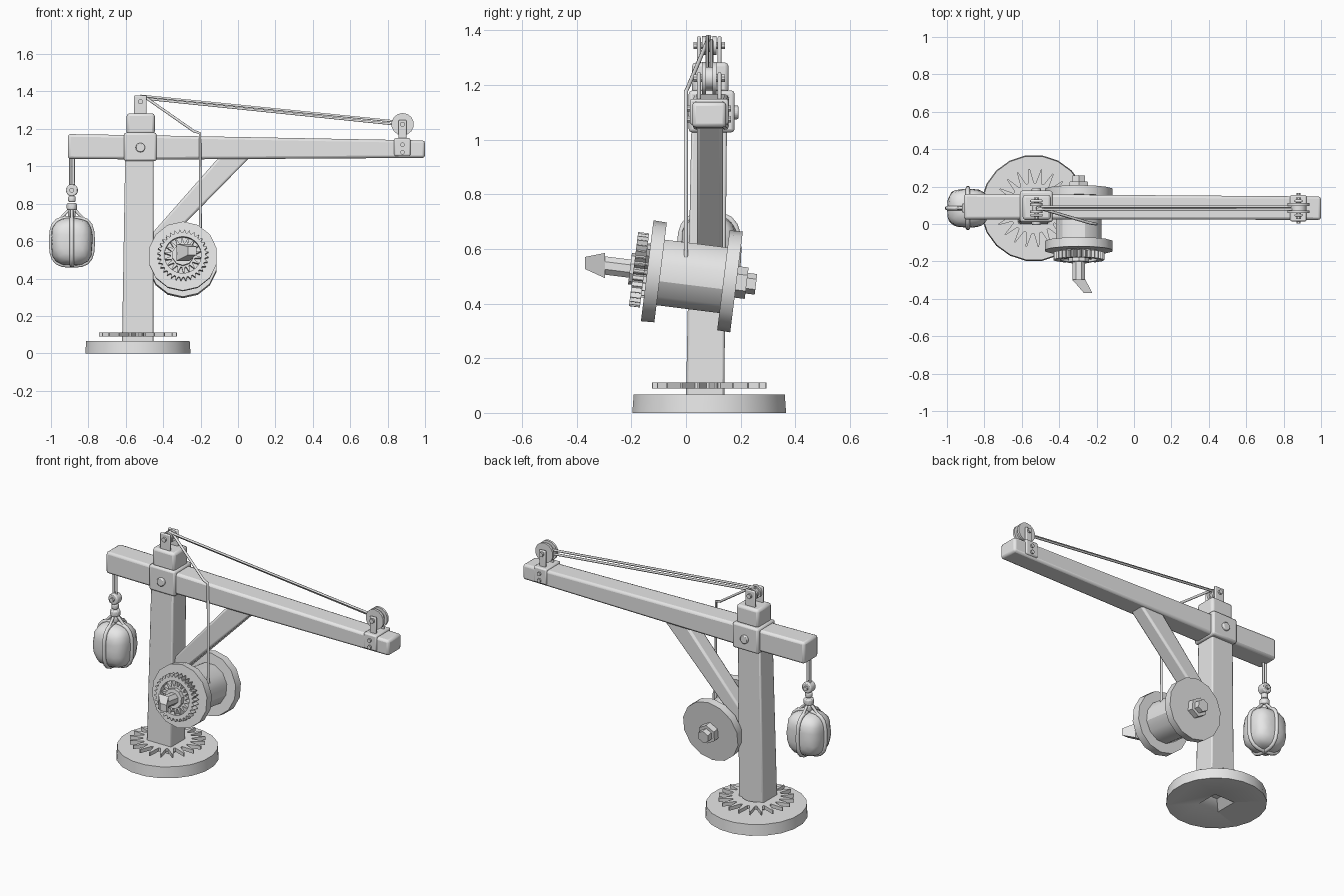
import bpy, bmesh, math, random
from mathutils import Vector, Matrix

if "Cube" in bpy.data.objects:
    bpy.data.objects.remove(bpy.data.objects["Cube"])

random.seed(4)
grey = bpy.data.materials.new("pale grey")
grey.diffuse_color = (0.8, 0.8, 0.8, 1)
grey.use_nodes = True
grey.node_tree.nodes["Principled BSDF"].inputs["Base Color"].default_value = grey.diffuse_color
CX, CY = -0.535, 0.085          # post axis


def finish(name, bm, bevel=0.0, smooth=30):
    bmesh.ops.recalc_face_normals(bm, faces=bm.faces)
    me = bpy.data.meshes.new(name)
    bm.to_mesh(me)
    bm.free()
    ob = bpy.data.objects.new(name, me)
    bpy.context.collection.objects.link(ob)
    me.materials.append(grey)
    if bevel:
        m = ob.modifiers.new("bevel", 'BEVEL')
        m.width, m.segments = bevel, 2
    bpy.ops.object.select_all(action='DESELECT')
    ob.select_set(True)
    bpy.context.view_layer.objects.active = ob
    bpy.ops.object.shade_smooth_by_angle(angle=math.radians(smooth))
    return ob


def loft(name, rings, bevel=0.0):
    """Solid through a list of point rings of equal length."""
    bm = bmesh.new()
    vs = [[bm.verts.new(p) for p in r] for r in rings]
    n = len(vs[0])
    for a, b in zip(vs, vs[1:]):
        for i in range(n):
            bm.faces.new((a[i], a[(i + 1) % n], b[(i + 1) % n], b[i]))
    bm.faces.new(vs[0])
    bm.faces.new(vs[-1])
    return finish(name, bm, bevel)


def box(name, x0, x1, y0, y1, z0, z1, bevel=0.01):
    ring = [(x0, y0), (x1, y0), (x1, y1), (x0, y1)]
    return loft(name, [[(x, y, z0) for x, y in ring], [(x, y, z1) for x, y in ring]], bevel)


def frame(p0, p1):
    d = Vector(p1) - Vector(p0)
    return Matrix.Translation(p0) @ d.to_track_quat('Z', 'Y').to_matrix().to_4x4(), d.length


def rod(name, p0, p1, r0, r1=None, n=16, bevel=0.0):
    m, h = frame(p0, p1)
    r1 = r0 if r1 is None else r1
    ring = lambda r, z: [m @ Vector((r * math.cos(a), r * math.sin(a), z))
                         for a in (math.tau * (i + .5) / n for i in range(n))]
    return loft(name, [ring(r0, 0), ring(r1, h)], bevel)


def gear(name, p0, p1, hole, root, tip, teeth):
    """Toothed ring between two points on its axis."""
    m, h = frame(p0, p1)
    n = teeth * 4
    bm = bmesh.new()
    loops = []
    for z, outer in ((0, True), (h, True), (h, False), (0, False)):
        loop = []
        for i in range(n):
            r = (tip if i % 4 in (1, 2) else root) if outer else hole
            w = {1: .3, 2: -.3}.get(i % 4, 0) if outer else 0
            a = math.tau * (i + w) / n
            loop.append(bm.verts.new(m @ Vector((r * math.cos(a), r * math.sin(a), z))))
        loops.append(loop)
    for a, b in zip(loops, loops[1:] + loops[:1]):
        for i in range(n):
            bm.faces.new((a[i], a[(i + 1) % n], b[(i + 1) % n], b[i]))
    return finish(name, bm)


def rope(name, pts, r, closed=False):
    cu = bpy.data.curves.new(name, 'CURVE')
    cu.dimensions, cu.bevel_depth, cu.bevel_resolution = '3D', r, 1
    cu.use_fill_caps = True
    sp = cu.splines.new('POLY')
    sp.points.add(len(pts) - 1)
    for p, c in zip(sp.points, pts):
        p.co = (*c, 1)
    sp.use_cyclic_u = closed
    cu.materials.append(grey)
    ob = bpy.data.objects.new(name, cu)
    bpy.context.collection.objects.link(ob)
    return ob


# base disc with a square recess underneath
base = rod("base_disc", (CX, CY, 0), (CX, CY, 0.067), 0.285, 0.28, 20)
cut = rod("recess_cutter", (CX, CY, -0.01), (CX, CY, 0.045), 0.115, 0.03, 4)
cut.hide_render = True
cut.hide_viewport = True
mod = base.modifiers.new("recess", 'BOOLEAN')
mod.operation, mod.object, mod.solver = 'DIFFERENCE', cut, 'EXACT'
gear("slewing_gear", (CX, CY, 0.09), (CX, CY, 0.112), 0.08, 0.135, 0.21, 20)

# post, collar and cap
loft("post", [[(a, .0, .05), (b, .0, .05), (b, .14, .05), (a, .14, .05)] if i == 0 else
              [(a, .02, 1.06), (b, .02, 1.06), (b, .15, 1.06), (a, .15, 1.06)]
              for i, (a, b) in enumerate([(-.62, -.452), (-.603, -.452)])], 0.008)
box("post_collar", -0.61, -0.435, 0.01, 0.178, 1.027, 1.18, 0.012)
box("post_cap", -0.595, -0.445, 0.022, 0.156, 1.17, 1.283, 0.015)
rod("collar_bolt", (-0.522, -0.005, 1.1), (-0.522, 0.192, 1.1), 0.026, n=10, bevel=0.005)

# boom, tapering toward the tip
loft("boom", [[(x, y0, z0), (x, y1, z0), (x, y1, z1), (x, y0, z1)] for x, y0, y1, z0, z1 in
              [(-.91, .025, .16, 1.04, 1.172), (-.45, .025, .158, 1.036, 1.165),
               (1.0, .022, .147, 1.045, 1.138)]], 0.014)

# diagonal brace
loft("brace", [[(x0, .04, z), (x1, .04, z), (x1, .135, z), (x0, .135, z)]
               for x0, x1, z in [(-.54, -.425, .55), (-.1, .065, 1.05)]], 0.012)


def pulley(name, x, z, r, cheek):
    for s in (-1, 1):
        rod(name + "_rim", (x, CY + s * .012, z), (x, CY + s * .026, z), r, n=14)
        box(name + "_cheek", x - cheek, x + cheek, CY + s * .038 - .007,
            CY + s * .038 + .007, z - .1, z + cheek, 0.006)
    rod(name + "_hub", (x, CY - .02, z), (x, CY + .02, z), r * .7, n=14)
    rod(name + "_axle", (x, CY - .057, z), (x, CY + .057, z), .014, n=8)


# tip pulley with its clamp, and the small pulley on the post
pulley("tip_pulley", 0.88, 1.225, 0.06, 0.022)
box("tip_clamp", 0.835, 0.922, 0.014, 0.155, 1.055, 1.15, 0.008)
for z in (1.075, 1.115):
    rod("clamp_pin", (0.88, 0.004, z), (0.88, 0.165, z), 0.012, n=8)
pulley("post_pulley", -0.522, 1.345, 0.034, 0.034)

# hoisting ropes
rope("boom_rope_upper", [(-.522, .078, 1.377), (.86, .078, 1.238)], .007)
rope("boom_rope_lower", [(-.5, .093, 1.362), (.86, .093, 1.222)], .007)
rope("winch_rope", [(-.522, .085, 1.377), (-.5, .083, 1.372), (-.235, .005, 1.187),
                    (-.203, .0, 1.177), (-.2, .0, .57)], .008)


# winch, on an axle that dips toward the back
def ax(y, dx=0, dz=0):
    return (-0.295 + dx, y, 0.5 - 0.125 * (y - 0.02) + dz)


rod("winch_drum", ax(-.1), ax(.15), .125, n=12)
rod("front_flange", ax(-.142), ax(-.093), .186, .184, n=14)
rod("back_flange", ax(.137), ax(.185), .184, .186, n=14)
gear("winch_gear", ax(-.192), ax(-.152), .098, .12, .137, 32)
gear("ratchet_wheel", ax(-.18), ax(-.14), .04, .065, .1, 18)
rod("winch_axle", ax(-.3), ax(.22), .036, n=8)
rod("winch_hub", ax(-.205), ax(-.14), .058, n=10)
rod("axle_nut", ax(.18), ax(.222), .058, n=6)
rod("axle_end", ax(.215), ax(.256), .038, n=6)
loft("crank_stub", [[ax(y, dx + o * s, w * t) for s, t in ((-1, -1), (1, -1), (1, 1), (-1, 1))]
                    for y, dx, o, w in [(-.297, 0, .035, .046), (-.37, .05, .022, .022)]])

# counterweight stone, squarish with rough facets
SX, SZ = -0.888, 0.597


def squish(v, k=3.2):
    return v / (sum(abs(c) ** k for c in v) ** (1 / k))


bm = bmesh.new()
bmesh.ops.create_icosphere(bm, subdivisions=3, radius=1)
for v in bm.verts:
    p = squish(v.co.copy()) * random.uniform(.96, 1.0)
    v.co = (SX + p.x * .112, CY + p.y * .105, SZ + p.z * .128)
finish("counterweight_stone", bm, smooth=35)

# straps around the stone in two directions, plus gathered sling
for turn in (0, 1):
    loop = []
    for i in range(28):
        a = math.tau * i / 28
        h = Vector((0, math.cos(a), math.sin(a))) if turn else Vector((math.cos(a), 0, math.sin(a)))
        p = squish(h) * 1.0
        loop.append((SX + p.x * .112, CY + p.y * .107, SZ + p.z * .128))
    rope("stone_strap", loop, .012, True)
for dx, dy in ((-.09, 0), (.09, 0), (0, -.085), (0, .085)):
    rope("sling_rope", [(SX + dx, CY + dy, .69), (SX + dx * .2, CY + dy * .2, .765)], .009)

# knot, links and hanging rope
for z, r, w in ((.745, .022, .03), (.785, .03, .03), (.825, .022, .026)):
    rod("sling_knot", (SX, CY, z - w * .6), (SX, CY, z + w * .6), r, n=8, bevel=.007)
rod("hanger_sheave", (SX, CY - .024, .872), (SX, CY + .024, .872), .033, n=12, bevel=.006)
rod("hanger_pin", (SX, CY - .036, .872), (SX, CY + .036, .872), .013, n=8)
for s in (-1, 1):
    rope("hanger_rope", [(SX + s * .009, CY, .87), (SX + s * .009, CY, 1.06)], .007)
